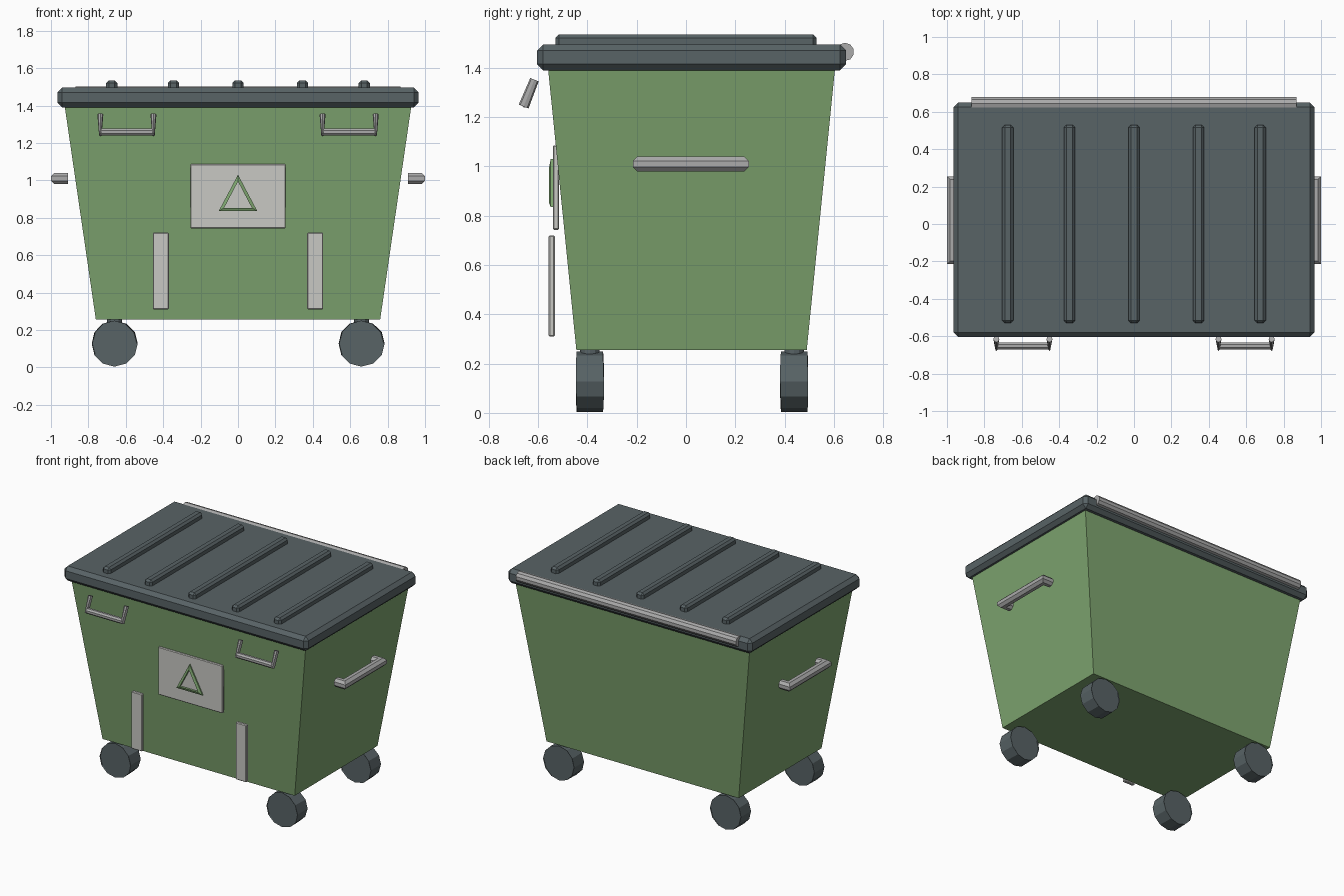
import bpy, bmesh, math
from mathutils import Vector, Matrix

if "Cube" in bpy.data.objects:
    bpy.data.objects.remove(bpy.data.objects["Cube"])


def material(name, rgb):
    m = bpy.data.materials.new(name)
    m.diffuse_color = (*rgb, 1)
    m.use_nodes = True
    m.node_tree.nodes["Principled BSDF"].inputs["Base Color"].default_value = m.diffuse_color
    return m


GREEN = material("green_paint", (0.209, 0.376, 0.160))
DARK = material("dark_plastic", (0.098, 0.125, 0.133))
METAL = material("grey_metal", (0.41, 0.41, 0.41))
PLATE = material("pale_plate", (0.578, 0.578, 0.552))


def finish(bm, name, mat, bevel=0):
    if bevel:
        bmesh.ops.bevel(bm, geom=bm.edges[:], offset=bevel, segments=1,
                        affect='EDGES', clamp_overlap=True)
    bmesh.ops.recalc_face_normals(bm, faces=bm.faces[:])
    me = bpy.data.meshes.new(name)
    bm.to_mesh(me)
    bm.free()
    me.materials.append(mat)
    ob = bpy.data.objects.new(name, me)
    bpy.context.collection.objects.link(ob)
    return ob


def box(name, lo, hi, mat, bevel=0):
    bm = bmesh.new()
    bmesh.ops.create_cube(bm, size=1)
    lo, hi = Vector(lo), Vector(hi)
    for v in bm.verts:
        v.co = (lo + hi) / 2 + v.co * (hi - lo)
    return finish(bm, name, mat, bevel)


def loft(name, rings, mat):
    """Skin a closed solid through rings of equal point count."""
    bm = bmesh.new()
    loops = [[bm.verts.new(p) for p in r] for r in rings]
    n = len(loops[0])
    for a, b in zip(loops, loops[1:]):
        for i in range(n):
            j = (i + 1) % n
            bm.faces.new((a[i], a[j], b[j], b[i]))
    bm.faces.new(loops[0])
    bm.faces.new(loops[-1])
    return finish(bm, name, mat)


def rod(name, a, b, r, mat, sides=8, bevel=0, turn=0.0):
    a, b = Vector(a), Vector(b)
    d = b - a
    bm = bmesh.new()
    bmesh.ops.create_cone(bm, cap_ends=True, segments=sides, radius1=r, radius2=r,
                          depth=d.length)
    rot = d.to_track_quat('Z', 'Y').to_matrix().to_4x4()
    bm.transform(Matrix.Translation((a + b) / 2) @ rot @ Matrix.Rotation(turn, 4, 'Z'))
    if bevel:
        rim = [e for e in bm.edges if any(len(f.verts) > 4 for f in e.link_faces)]
        bmesh.ops.bevel(bm, geom=rim, offset=bevel, segments=1, affect='EDGES')
    return finish(bm, name, mat)


def rect(x, y0, y1, z):
    return [(-x, y0, z), (x, y0, z), (x, y1, z), (-x, y1, z)]


# Tapered bin body
loft("body", [rect(0.76, -0.445, 0.49, 0.255), rect(0.93, -0.562, 0.607, 1.42)], GREEN)

# Lid with raised ribs and hinge bar
box("lid", (-0.965, -0.605, 1.39), (0.965, 0.65, 1.495), DARK, 0.025)
for x in (-0.675, -0.345, 0, 0.345, 0.675):
    box("lid_rib", (x - 0.03, -0.53, 1.47), (x + 0.03, 0.53, 1.535), DARK, 0.014)
rod("hinge_bar", (-0.87, 0.645, 1.465), (0.87, 0.645, 1.465), 0.037, METAL, 10)

# Wheels on short stems
for x in (-0.66, 0.66):
    for y in (-0.39, 0.439):
        rod("wheel", (x, y - 0.053, 0.127), (x, y + 0.053, 0.127), 0.123, DARK, 12, 0.004)
        rod("wheel_stem", (x, y, 0.2), (x, y, 0.26), 0.04, DARK, 12)


# Side grab handles: an octagonal tube mitred at both corners
def side_handle(s):
    rings = []
    path = [(0.91, -0.185, 0), (0.97, -0.185, 1), (0.97, 0.225, -1), (0.91, 0.225, 0)]
    for k, (x, y, miter) in enumerate(path):
        ring = []
        for i in range(8):
            a = math.tau * (i + 0.5) / 8
            u, w = 0.0325 * math.cos(a), 0.0325 * math.sin(a)
            side = -1 if k < 2 else 1      # outward y direction at this end
            ring.append((s * (x + (u if miter else 0)), y + side * u, 1.01 + w))
        rings.append(ring)
    loft("side_handle", rings, METAL)


# Front lift handles: bar hung from two flared, leaning legs
def front_handle(s):
    rod("front_handle_bar", (s * 0.45, -0.652, 1.258), (s * 0.736, -0.652, 1.258),
        0.02, METAL, 8, turn=math.pi / 8)
    for x in (0.452, 0.736):
        rings = []
        for c, hx, hy in (((x, -0.659, 1.243), 0.007, 0.02), ((x, -0.615, 1.352), 0.016, 0.017)):
            ring = []
            for i in range(8):
                a = math.tau * i / 8
                v = hy * math.sin(a)
                ring.append((s * (c[0] + hx * math.cos(a)), c[1] + v, c[2] - 0.4 * v))
            rings.append(ring)
        loft("front_handle_leg", rings, METAL)


for s in (-1, 1):
    side_handle(s)
    front_handle(s)
    # Front guide strip
    x = s * 0.4125
    box("front_strip", (x - 0.043, -0.557, 0.31), (x + 0.043, -0.532, 0.72), PLATE, 0.005)

# Front sign plate with a hollow triangle on it
box("sign_plate", (-0.255, -0.54, 0.743), (0.255, -0.515, 1.086), PLATE, 0.005)
bm = bmesh.new()
outer = [(-0.103, 0.836), (0.103, 0.836), (0, 1.03)]
inner = [(-0.074, 0.853), (0.074, 0.853), (0, 0.994)]
rows = [[bm.verts.new((x, y, z)) for x, z in tri]
        for tri, y in ((outer, -0.535), (outer, -0.549), (inner, -0.556), (inner, -0.535))]
for a, b in zip(rows, rows[1:] + rows[:1]):
    for i in range(3):
        j = (i + 1) % 3
        bm.faces.new((a[i], a[j], b[j], b[i]))
finish(bm, "sign_triangle", GREEN)
